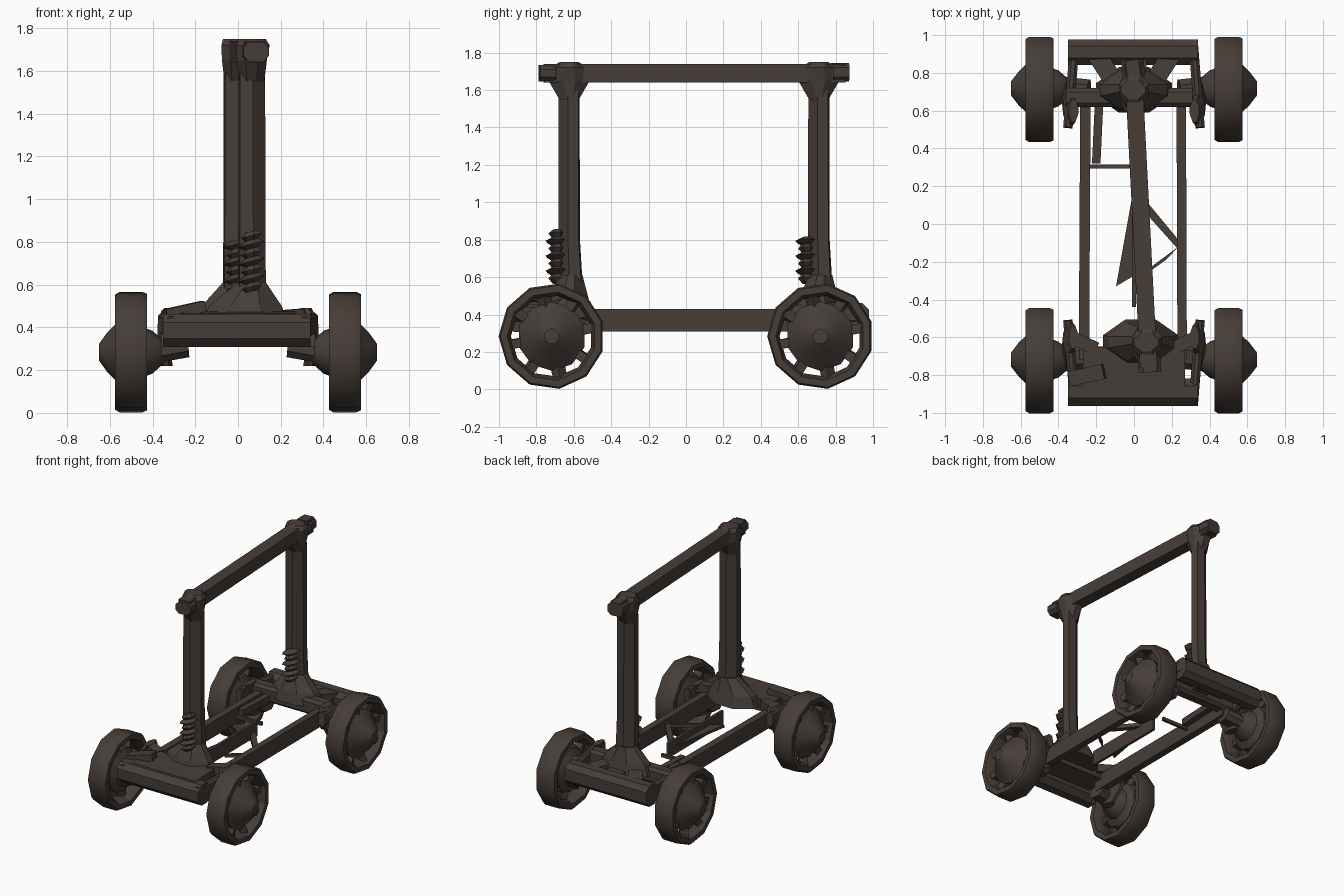
import bpy, bmesh, math
from mathutils import Vector

cube = bpy.data.objects.get("Cube")
if cube:
    bpy.data.objects.remove(cube, do_unlink=True)

# Single weathered iron colour
iron = bpy.data.materials.new("dark_brown_iron")
colour = (0.062, 0.047, 0.039, 1)
iron.diffuse_color = colour
iron.use_nodes = True
bsdf = iron.node_tree.nodes["Principled BSDF"]
bsdf.inputs["Base Color"].default_value = colour
bsdf.inputs["Roughness"].default_value = 0.9

# Cross-sections for vertical parts: rectangle, skewed hexagon, flattened octagon
SQUARE = [(-1, -1), (1, -1), (1, 1), (-1, 1)]
SKEWED = [(.88, .88), (-.1, 1), (-1, .1), (-.88, -.88), (.1, -1), (1, -.1)]
OCTAGON = [(1, -.3), (1, .3), (.4, 1), (-.4, 1), (-1, .3), (-1, -.3), (-.4, -1), (.4, -1)]


def finish(name, bm, smooth=0):
    bmesh.ops.recalc_face_normals(bm, faces=bm.faces)
    mesh = bpy.data.meshes.new(name)
    bm.to_mesh(mesh)
    bm.free()
    mesh.materials.append(iron)
    obj = bpy.data.objects.new(name, mesh)
    bpy.context.collection.objects.link(obj)
    if smooth:
        bpy.ops.object.select_all(action='DESELECT')
        obj.select_set(True)
        bpy.context.view_layer.objects.active = obj
        bpy.ops.object.shade_smooth_by_angle(angle=math.radians(smooth))
    return obj


def skin(bm, rings, loop=False):
    """Bridge equal rings of points, capping the ends unless looped."""
    rows = [[bm.verts.new(p) for p in ring] for ring in rings]
    n = len(rows[0])
    pairs = list(zip(rows, rows[1:])) + ([(rows[-1], rows[0])] if loop else [])
    for a, b in pairs:
        for i in range(n):
            j = (i + 1) % n
            bm.faces.new((a[i], a[j], b[j], b[i]))
    if not loop:
        bm.faces.new(rows[0])
        bm.faces.new(rows[-1])


def tower(name, sections, shape=SQUARE):
    """Vertical loft of a shape given as z, x, y, half width, half depth."""
    bm = bmesh.new()
    skin(bm, [[(x + sx * w, y + sy * d, z) for sx, sy in shape]
              for z, x, y, w, d in sections])
    return finish(name, bm)


def beam(name, p, q, wide, tall, chamfer=0.0):
    """Rectangular bar from p to q, optionally with chamfered edges."""
    p, q = Vector(p), Vector(q)
    side = (q - p).cross(Vector((0, 0, 1))).normalized()
    up = side.cross(q - p).normalized()
    w, t, c = wide / 2, tall / 2, chamfer
    if c:
        shape = [(-w, c - t), (c - w, -t), (w - c, -t), (w, c - t),
                 (w, t - c), (w - c, t), (c - w, t), (-w, t - c)]
    else:
        shape = [(-w, -t), (w, -t), (w, t), (-w, t)]
    bm = bmesh.new()
    skin(bm, [[o + side * a + up * b for a, b in shape] for o in (p, q)])
    return finish(name, bm)


def plate(name, outline, z, thick):
    bm = bmesh.new()
    skin(bm, [[(x, y, h) for x, y in outline] for h in (z, z + thick)])
    return finish(name, bm)


def lathe(name, centre, axis, profile, sides, loop=False, smooth=0, lean=0):
    """Turn (offset, radius) pairs about the x or z axis."""
    c = Vector(centre)
    rings = []
    for u, r in profile:
        ring = []
        for i in range(sides):
            a = math.tau * (i + 0.5) / sides
            s, t = r * math.cos(a), r * math.sin(a)
            ring.append(c + Vector((u, s, t) if axis == 'x' else (s, t, u + lean * s)))
        rings.append(ring)
    bm = bmesh.new()
    skin(bm, rings, loop=loop)
    return finish(name, bm, smooth)


# Wheels: open rim, domed hub and short wedge spokes
TYRE = [(-.075, .272), (-.055, .284), (.055, .284), (.075, .275),
        (.075, .238), (.03, .218), (-.03, .218), (-.075, .235)]
HUB = [(-.15, .055), (-.1, .1), (-.06, .115), (-.03, .165), (.03, .185),
       (.07, .135), (.11, .095), (.15, .04)]
for end, ey in (("front", -1), ("back", 1)):
    for side, s in (("left", 1), ("right", -1)):
        tag = f"{end}_{side}"
        centre = Vector((s * .5, ey * .718, .284))
        lathe(tag + "_tyre", centre, 'x', TYRE, 11, loop=True, smooth=30)
        lathe(tag + "_hub", centre, 'x', [(s * u, r) for u, r in HUB], 10, smooth=35)
        for k in range(8):
            a = math.tau * k / 8 + .2
            d = Vector((0, math.cos(a), math.sin(a)))
            beam(f"{tag}_spoke_{k}", centre + d * .13,
                 centre + d * .24 + Vector((s * .02, 0, 0)), .06, .05)
        # Steering knuckle and side arm behind each wheel
        beam(tag + "_stub", (s * .24, ey * .7, .31), (s * .38, ey * .715, .285), .13, .1, .03)
        tower(tag + "_knuckle", [(.22, s * .335, ey * .68, .03, .05),
                                 (.31, s * .35, ey * .66, .03, .1),
                                 (.43, s * .345, ey * .61, .03, .1),
                                 (.49, s * .32, ey * .6, .025, .06)], OCTAGON)
        beam(tag + "_side_arm", (s * .35, ey * .51, .42), (s * .315, ey * .94, .4), .05, .1, .015)

# Axle beams with a rounded section, and decks linking them to the masts
beam("front_axle_beam", (-.35, -.89, .385), (.34, -.89, .385), .145, .155, .04)
beam("back_axle_beam", (-.35, .91, .385), (.34, .91, .385), .135, .155, .035)
beam("front_deck", (0, -.9, .42), (0, -.65, .43), .54, .09)
beam("back_cross_plate", (-.36, .67, .42), (.31, .67, .42), .1, .12, .02)
for s, side in ((1, "left"), (-1, "right")):
    beam(side + "_back_deck_brace", (s * .07, .7, .45), (s * .2, .9, .43), .1, .05)
    beam(side + "_front_deck_brace", (s * .2, -.66, .45), (s * .33, -.6, .46), .07, .06)
beam("back_deck_centre", (0, .66, .43), (0, .92, .42), .13, .06)
beam("front_right_lug", (-.34, -.82, .46), (-.16, -.78, .5), .08, .05)

# Long side rails
beam("right_rail", (-.265, -.72, .37), (-.257, .7, .37), .055, .12)
beam("left_rail", (.255, -.72, .37), (.25, .7, .37), .05, .12)

# Loose linkage between the rails
beam("centre_plank", (0, -.44, .37), (0, .22, .37), .02, .11)
beam("cross_rod", (-.25, .305, .37), (-.01, .305, .37), .02, .025)
beam("rear_link", (-.2, .32, .4), (-.185, .64, .4), .045, .05)
plate("wedge_plate", [(-.095, -.33), (-.01, -.28), (0, .2)], .36, .02)
plate("diagonal_link", [(.05, .14), (.06, .06), (.23, -.13), (.24, -.09)], .36, .03)
plate("diagonal_strut", [(.235, -.12), (.17, -.19), (.07, -.26), (.1, -.22)], .35, .025)

# Masts with a flared foot and head
MASTS = (("front", .065, -.625, .035, -1), ("back", -.005, .71, 0, 1))
for end, x, y, foot_x, ey in MASTS:
    tower(end + "_mast_foot", [(.42, foot_x, y, .2, .12), (.5, foot_x, y, .17, .1),
                               (.61, x, y + .01, .066, .062)], OCTAGON)
    tower(end + "_mast", [(.5, x, y + .01, .066, .066), (.8, x, y, .064, .058),
                          (1.6, x, y, .062, .056)], SKEWED)
    tower(end + "_mast_head", [(1.55, x, y, .058, .052), (1.65, x, y, .07, .11),
                               (1.72, x + .005, y, .078, .1),
                               (1.75, x, y, .065, .05)], OCTAGON)
    # Coil spring on the front side of each mast
    turns = 7 if ey < 0 else 6
    coils = []
    for k in range(turns):
        coils += [(k * .04, .032), (k * .04 + .02, .066 if k % 2 else .05)]
    lathe(end + "_spring", (x, y - .062, .57), 'z',
          coils + [(turns * .04, .03)], 7, lean=.25)

# Top bar joining the masts
beam("top_bar", (.078, -.76, 1.69), (-.005, .85, 1.69), .092, .1)
beam("front_bar_cap", (.085, -.785, 1.69), (.078, -.7, 1.69), .12, .09, .025)
beam("back_bar_cap", (0, .78, 1.695), (-.01, .868, 1.695), .12, .1, .025)
